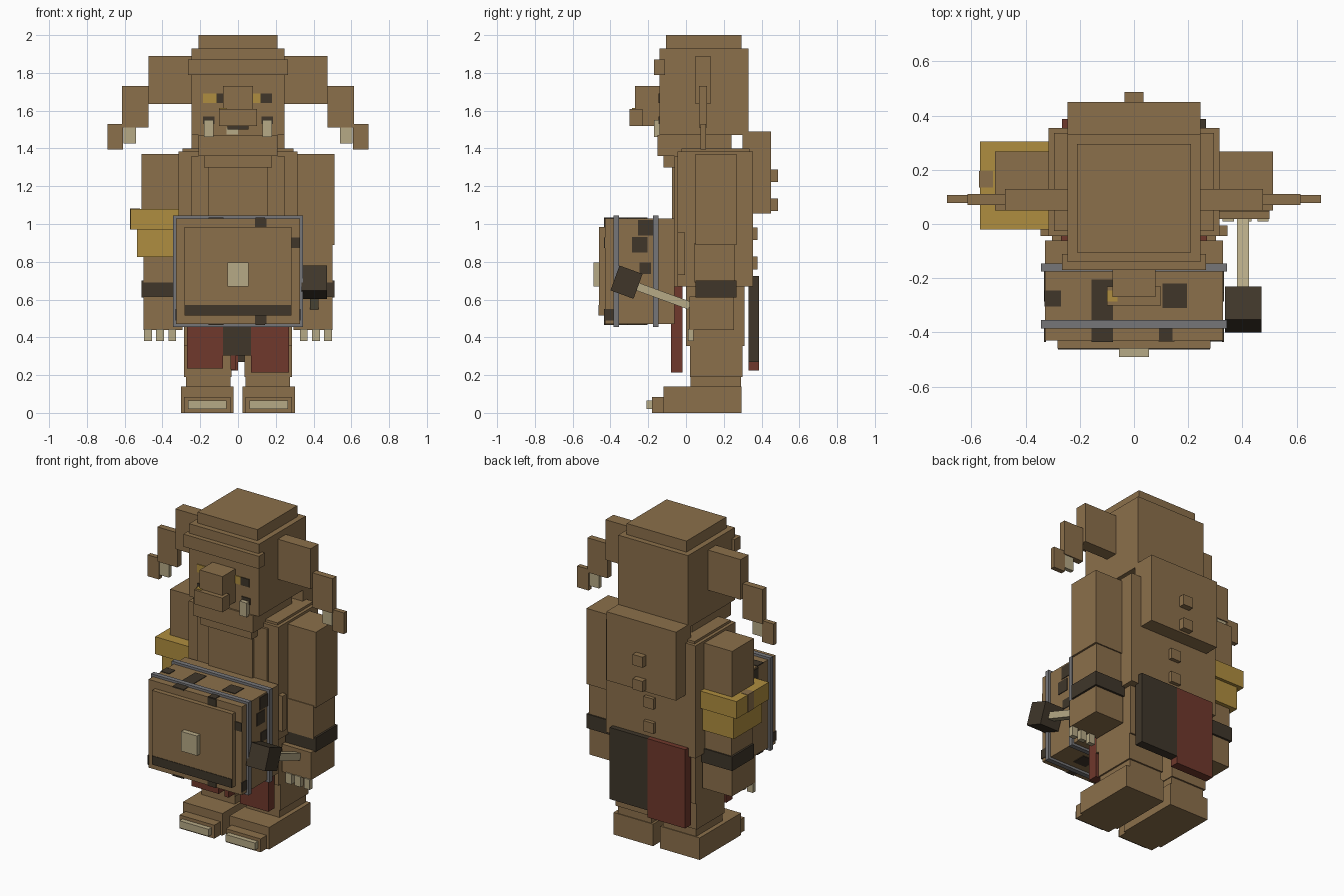
import bpy
from mathutils import Vector

cube = bpy.data.objects.get("Cube")
if cube:
    bpy.data.objects.remove(cube, do_unlink=True)


def material(name, red, green, blue):
    mat = bpy.data.materials.new(name)
    mat.use_nodes = True
    colour = (red, green, blue, 1)
    mat.diffuse_color = colour
    mat.node_tree.nodes["Principled BSDF"].inputs["Base Color"].default_value = colour
    return mat


BROWN = material("brown_hide", red=.26, green=.16, blue=.07)
DARK = material("dark_leather", red=.05, green=.037, blue=.023)
YELLOW = material("ochre_yellow", red=.43, green=.27, blue=.05)
RED = material("red_cloth", red=.16, green=.04, blue=.025)
CREAM = material("bone_cream", red=.47, green=.4, blue=.24)
GREY = material("grey_iron", red=.18, green=.18, blue=.19)


def block(name, centre, size, mat):
    bpy.ops.mesh.primitive_cube_add(size=1, location=centre)
    part = bpy.context.object
    part.name = name
    part.scale = size
    part.data.materials.append(mat)
    return part


def box(name, right, left, front, back, bottom, top, mat=BROWN):
    """Box given by its six sides."""
    low, high = Vector((right, front, bottom)), Vector((left, back, top))
    return block(name, (low + high) / 2, high - low, mat)


def wide(name, half, **sides):
    """Box centred across the body."""
    return box(name, right=-half, left=half, **sides)


def pair(name, inner, outer, **sides):
    """Box on each side of the body."""
    return (box("left_" + name, right=inner, left=outer, **sides),
            box("right_" + name, right=-outer, left=-inner, **sides))


def layer(name, parent, axis, sign, thick, inset, mat=BROWN):
    """Smaller slab lying on one face of a parent box."""
    size = Vector(parent.scale) - Vector((inset, inset, inset)) * 2
    size[axis] = thick
    centre = Vector(parent.location)
    centre[axis] += sign * (parent.scale[axis] + thick) / 2
    return block(name, centre, size, mat)


def patch(name, parent, axis, sign, across, along, size, mat=DARK):
    """Thin painted plate at an offset from the middle of a face."""
    u, v = [i for i in range(3) if i != axis]
    centre = Vector(parent.location)
    centre[axis] += sign * parent.scale[axis] / 2
    centre[u] += across
    centre[v] += along
    spread = Vector((size, size, size))
    spread[axis] = .008
    return block(name, centre, spread, mat)


X, Y, Z = range(3)

# Head
head = wide("head", half=.245, front=-.14, back=.33, bottom=1.47, top=1.93)
layer("head_cap", head, Z, 1, thick=.07, inset=.035)
wide("brow", half=.265, front=-.17, back=-.11, bottom=1.79, top=1.87)
wide("nose", half=.08, front=-.27, back=-.14, bottom=1.52, top=1.73)
snout = wide("snout_tip", half=.1, front=-.3, back=-.23, bottom=1.52, top=1.61)
wide("jaw", half=.21, front=-.15, back=.24, bottom=1.36, top=1.47)
wide("chin_beard", half=.18, front=-.12, back=-.04, bottom=1.3, top=1.37)

# Eyes, mouth and tusks
face = {"front": -.145, "back": -.138}
eyes = dict(face, bottom=1.64, top=1.69)
box("right_eye", right=-.185, left=-.115, mat=YELLOW, **eyes)
box("right_pupil", right=-.115, left=-.08, mat=DARK, **eyes)
box("left_eye", right=.08, left=.12, mat=YELLOW, **eyes)
box("left_pupil", right=.12, left=.18, mat=DARK, **eyes)
patch("snout_mark", snout, Z, 1, across=-.08, along=0, size=.04, mat=YELLOW)
pair("tusk_gum", inner=.125, outer=.185, bottom=1.53, top=1.57, mat=DARK, **face)
pair("tusk", inner=.13, outer=.18, front=-.17, back=-.14,
     bottom=1.46, top=1.55, mat=CREAM)
wide("mouth", half=.055, front=-.16, back=-.13, bottom=1.5, top=1.52, mat=DARK)
box("small_tooth", right=-.06, left=0, bottom=1.475, top=1.51, mat=CREAM, **face)

# Stepped drooping ears
pair("ear_base", inner=.24, outer=.475, front=.05, back=.13, bottom=1.635, top=1.89)
pair("ear_middle", inner=.475, outer=.615, front=.07, back=.11, bottom=1.51, top=1.73)
pair("ear_tip", inner=.61, outer=.69, front=.077, back=.107, bottom=1.395, top=1.53)
pair("ear_bone", inner=.54, outer=.605, front=.077, back=.103,
     bottom=1.425, top=1.51, mat=CREAM)

# Torso and hump with spine knobs
torso = wide("torso", half=.315, front=-.045, back=.355, bottom=.67, top=1.385)
layer("torso_top", torso, Z, 1, thick=.015, inset=.02)
wide("chest", half=.245, front=-.06, back=0, bottom=.67, top=1.36)
wide("belly", half=.155, front=-.075, back=0, bottom=.67, top=1.31)
wide("waist_band", half=.345, front=-.045, back=-.005, bottom=.73, top=.955)
wide("hump", half=.245, front=.3, back=.45, bottom=1.055, top=1.49)
for i in range(4):
    low = .76 + i * .154
    wide("spine_knob", half=.035, front=.34, back=.378 if i < 2 else .487,
         bottom=low, top=low + .067)

# Arms, wristbands, hands and claws
pair("upper_arm", inner=.31, outer=.512, front=.05, back=.268, bottom=.89, top=1.37)
pair("forearm", inner=.305, outer=.5, front=.045, back=.26, bottom=.69, top=.9)
pair("wristband", inner=.297, outer=.512, front=.05, back=.268,
     bottom=.61, top=.7, mat=DARK)
pair("hand", inner=.295, outer=.5, front=.018, back=.255, bottom=.44, top=.615)
for i in range(3):
    inner = .327 + i * .064
    pair("claw", inner=inner, outer=inner + .042, front=.01, back=.04,
         bottom=.38, top=.445, mat=CREAM)

# Guard on the right arm
box("arm_guard", right=-.568, left=-.31, front=-.02, back=.305,
    bottom=.97, top=1.08, mat=YELLOW)
box("arm_guard_lower", right=-.535, left=-.31, front=0, back=.285,
    bottom=.825, top=.97, mat=YELLOW)
box("arm_guard_mark", right=-.571, left=-.52, front=.135, back=.195,
    bottom=.97, top=1.082)

# Legs and feet
pair("thigh", inner=.03, outer=.285, front=0, back=.31, bottom=.355, top=.68)
pair("shin", inner=.035, outer=.285, front=.02, back=.3, bottom=.19, top=.36)
pair("ankle", inner=.04, outer=.275, front=.025, back=.29, bottom=.13, top=.2)
pair("foot", inner=.025, outer=.303, front=-.12, back=.295, bottom=0, top=.14)
for toes in pair("toes", inner=.04, outer=.285, front=-.18, back=-.12,
                 bottom=0, top=.085):
    layer("toe_claws", toes, Y, -1, thick=.03, inset=.02, mat=CREAM)

# Loincloth
flap = {"front": -.08, "back": -.018, "top": .67}
box("front_cloth_right", right=-.27, left=-.08, bottom=.235, mat=RED, **flap)
box("front_cloth_left", right=.07, left=.27, bottom=.215, mat=RED, **flap)
box("front_cloth_middle", right=-.08, left=.07, bottom=.305, mat=DARK, **flap)
box("front_cloth_tatter", right=-.04, left=-.01, bottom=.23, mat=RED, **flap)
flap = {"front": .33, "back": .387, "top": .725}
box("back_cloth_dark", right=0, left=.265, bottom=.27, mat=DARK, **flap)
box("back_cloth_red", right=-.265, left=0, bottom=.225, mat=RED, **flap)

# Drum with iron hoops, skin and boss
drum = wide("drum", half=.328, front=-.43, back=-.06, bottom=.47, top=1.03)
for y in (-.385, -.175):
    wide("drum_hoop", half=.343, front=y, back=y + .03, bottom=.455, top=1.045, mat=GREY)
layer("drum_skin", drum, Y, -1, thick=.03, inset=.046)
wide("drum_boss", half=.056, front=-.49, back=-.46, bottom=.67, top=.795, mat=CREAM)
wide("drum_skin_stripe", half=.28, front=-.463, back=-.455,
     bottom=.515, top=.57, mat=DARK)

# Painted patches on the drum
for sign in (-1, 1):
    for y in (-.15, -.075, 0):
        patch("drum_end_patch", drum, Z, sign, across=-.117, along=y, size=.08)
    patch("drum_end_patch", drum, Z, sign, across=.15, along=-.02, size=.09)
    patch("drum_end_patch", drum, Z, sign, across=.117, along=-.16, size=.05)
    patch("drum_end_patch", drum, Z, sign, across=-.3, along=-.03, size=.06)
    patch("drum_side_patch", drum, X, sign, across=.03, along=.23, size=.08)
    patch("drum_side_patch", drum, X, sign, across=0, along=.14, size=.08)
    patch("drum_side_patch", drum, X, sign, across=.03, along=.015, size=.06)
    patch("drum_side_patch", drum, X, sign, across=-.16, along=-.23, size=.06)
    patch("drum_rim_patch", drum, Y, -1, across=.12, along=sign * .25, size=.06)
patch("drum_rim_patch", drum, Y, -1, across=.3, along=.15, size=.055)

# Drum beater held in the left hand, sloping down to the palm
handle = box("beater_handle", right=.38, left=.425, front=-.27, back=.03,
             bottom=.597, top=.64, mat=CREAM)
beater = box("beater_head", right=.335, left=.47, front=-.38, back=-.25,
             bottom=.622, top=.762, mat=DARK)
for part in (handle, beater):
    part.rotation_euler.x = -.35
